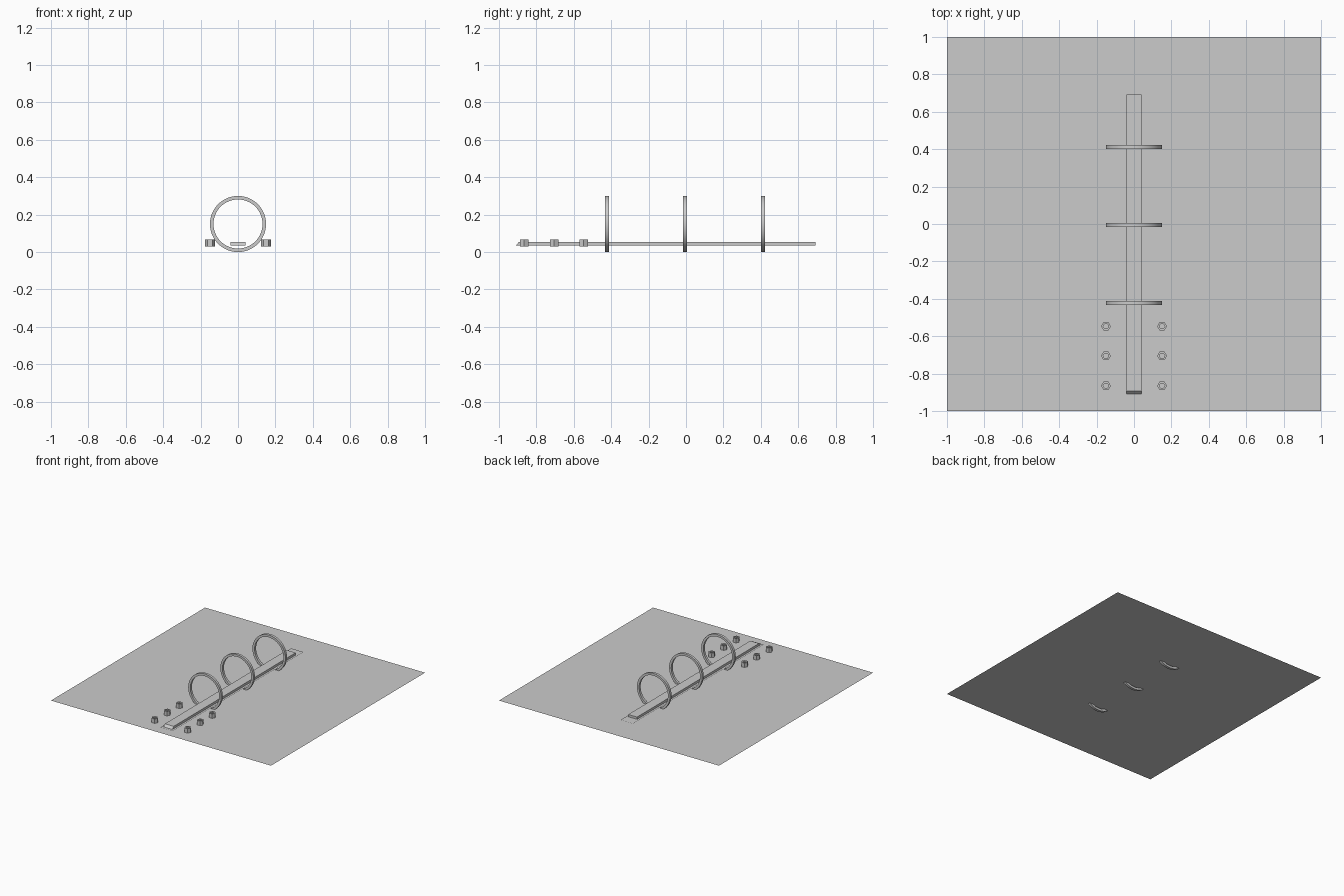
import bpy, math

if "Cube" in bpy.data.objects:
    bpy.data.objects.remove(bpy.data.objects["Cube"])


def mesh_object(name, verts, faces, smooth=False):
    me = bpy.data.meshes.new(name)
    me.from_pydata(verts, [], faces)
    me.update()
    ob = bpy.data.objects.new(name, me)
    bpy.context.collection.objects.link(ob)
    if smooth:
        bpy.context.view_layer.objects.active = ob
        ob.select_set(True)
        bpy.ops.object.shade_smooth_by_angle(angle=math.radians(35))
        ob.select_set(False)
    return ob


def sheet(name, x, y0, y1, z):
    return mesh_object(name, [(-x, y0, z), (x, y0, z), (x, y1, z), (-x, y1, z)],
                       [(0, 1, 2, 3)])


def lathe(name, profile, n, place, closed, smooth=False, turn=0.0):
    """Spin (radius, height) points about an axis; place maps to world."""
    m = len(profile)
    verts, faces = [], []
    for i in range(n):
        a = 2 * math.pi * i / n + turn
        verts += [place(r * math.cos(a), r * math.sin(a), h) for r, h in profile]
    for i in range(n):
        j = (i + 1) % n
        for k in range(m if closed else m - 1):
            l = (k + 1) % m
            faces.append((i * m + k, j * m + k, j * m + l, i * m + l))
    if not closed:
        faces.append([i * m for i in reversed(range(n))])
        faces.append([i * m + m - 1 for i in range(n)])
    return mesh_object(name, verts, faces, smooth)


# large base sheet and the narrow strip lying on it
sheet("base_sheet", 1.0, -1.0, 1.0, 0.03)
sheet("backing_strip", 0.056, -0.93, 0.77, 0.035)

# rail with a sloped front end
side = [(-0.91, 0.036), (0.692, 0.036), (0.692, 0.055), (-0.892, 0.055)]
verts = [(x, y, z) for x in (-0.04, 0.04) for y, z in side]
mesh_object("rail", verts, [(3, 2, 1, 0), (4, 5, 6, 7), (0, 1, 5, 4),
                            (1, 2, 6, 5), (2, 3, 7, 6), (3, 0, 4, 7)])

# three upright binder rings
ring = [(0.131, -0.01), (0.15, -0.01), (0.15, 0.01), (0.131, 0.01)]
for i, y in enumerate((-0.422, -0.005, 0.412)):
    lathe(f"ring_{i + 1}", ring, 64,
          lambda u, v, h, y=y: (u, y - h, 0.15 + v), True, True)

# six bolt heads with a hexagonal hole
nut = [(0.026, 0.03), (0.026, 0.066), (0.015, 0.066), (0.015, 0.03)]
for s in (-1, 1):
    for i, y in enumerate((-0.865, -0.705, -0.547)):
        lathe(f"nut_{'left' if s < 0 else 'right'}_{i + 1}", nut[::-1], 6,
              lambda u, v, h, s=s, y=y: (0.15 * s + u, y + v, h), True)
